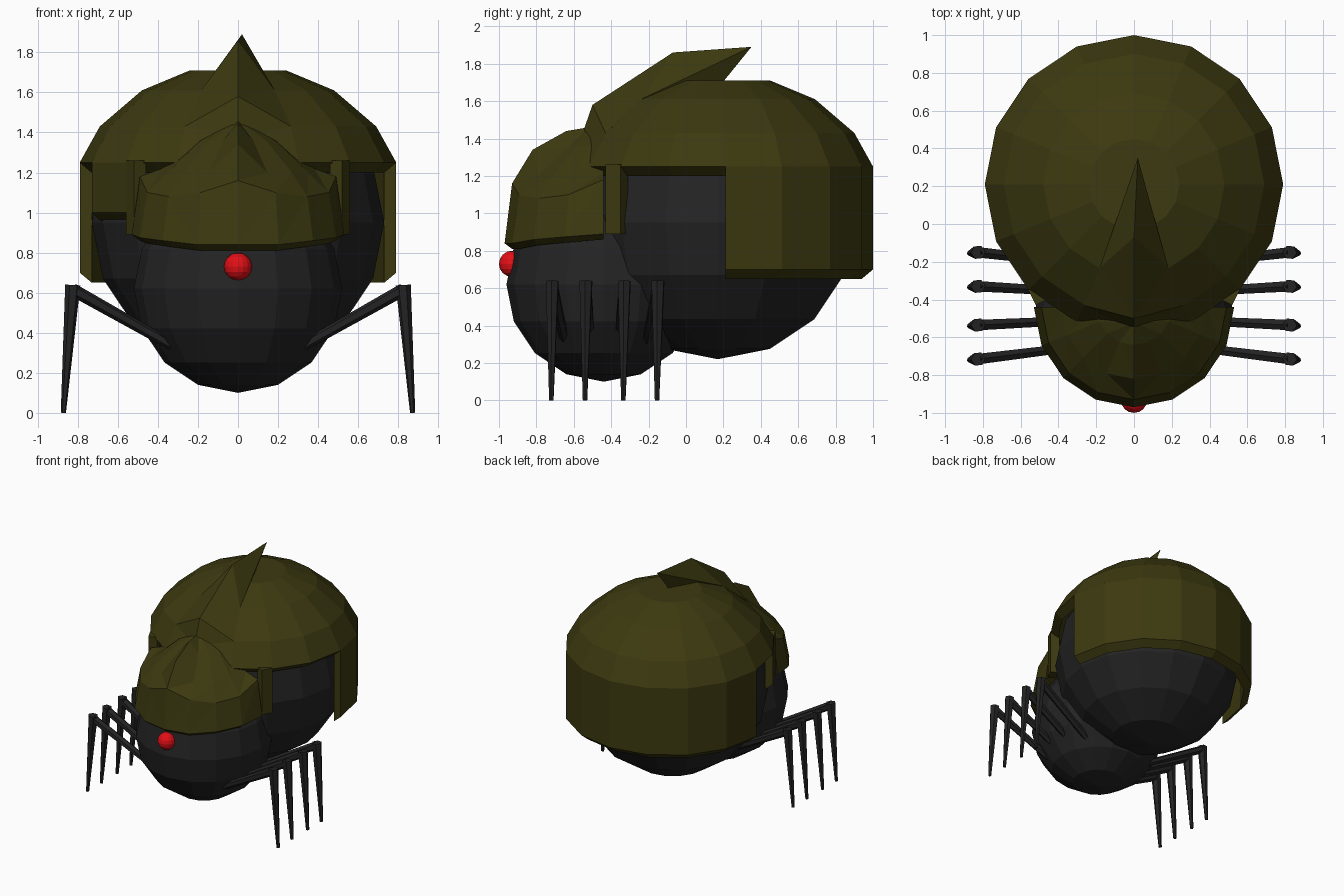
import bpy, bmesh, math
from mathutils import Vector

if "Cube" in bpy.data.objects:
    bpy.data.objects.remove(bpy.data.objects["Cube"])


def material(name, rgb):
    m = bpy.data.materials.new(name)
    m.diffuse_color = (*rgb, 1)
    m.use_nodes = True
    m.node_tree.nodes["Principled BSDF"].inputs["Base Color"].default_value = m.diffuse_color
    return m


OLIVE = material("olive", (0.045, 0.041, 0.005))
BLACK = material("soft_black", (0.017, 0.017, 0.018))
RED = material("red", (0.75, 0.005, 0.008))


def finish(name, bm, mat):
    bmesh.ops.remove_doubles(bm, verts=bm.verts, dist=0.0005)
    bmesh.ops.recalc_face_normals(bm, faces=bm.faces)
    me = bpy.data.meshes.new(name)
    bm.to_mesh(me)
    bm.free()
    me.materials.append(mat)
    ob = bpy.data.objects.new(name, me)
    bpy.context.collection.objects.link(ob)
    return ob


def face(bm, *pts):
    return bm.faces.new([bm.verts.new(p) for p in pts])


def ball(name, centre, radius, mat):
    bm = bmesh.new()
    bmesh.ops.create_uvsphere(bm, u_segments=16, v_segments=8, radius=radius)
    bmesh.ops.translate(bm, verts=bm.verts, vec=centre)
    finish(name, bm, mat)


# Round body, head and single eye
ball("body", (0, 0.17, 0.95), 0.73, BLACK)
ball("head", (0, -0.44, 0.62), 0.52, BLACK)
ball("eye", (0, -0.93, 0.73), 0.07, RED)

# Back shell: dome over a skirt, left open along the front sides
STEP = math.tau / 16
DOME = [(0.79, 1.25), (0.69, 1.43), (0.48, 1.61), (0.24, 1.71)]


def shell_pt(k, r, z):
    return (r * math.cos(k * STEP), 0.21 + r * math.sin(k * STEP), z)


def skirt(k):
    k %= 16
    return 0.70 if k < 8 else 1.0 if k == 9 else 1.25


bm = bmesh.new()
for k in range(16):
    low = skirt(k)
    outer = ([(0.79, low)] if low < 1.25 else []) + DOME
    inner = [(0.79, low), (0.73, low - 0.05)]
    if low < 1.25:
        inner.append((0.73, 1.20))
    for run in (outer, inner):
        for (r0, z0), (r1, z1) in zip(run, run[1:]):
            face(bm, shell_pt(k, r0, z0), shell_pt(k + 1, r0, z0),
                 shell_pt(k + 1, r1, z1), shell_pt(k, r1, z1))
    # end wall where the skirt height changes
    before = skirt(k - 1)
    if before != low:
        a, b = sorted((before, low))
        face(bm, shell_pt(k, 0.79, a), shell_pt(k, 0.79, b),
             shell_pt(k, 0.73, b - 0.05), shell_pt(k, 0.73, a - 0.05))
face(bm, *[shell_pt(k, 0.24, 1.71) for k in range(16)])
finish("back_shell", bm, OLIVE)

# Swept-back crest on the shell
bm = bmesh.new()
brow, rise, peak = (0, -0.57, 1.38), (0, -0.50, 1.58), (0, -0.07, 1.86)
tip, heel = (0.02, 0.35, 1.89), (0.02, 0.20, 1.705)
for s in (-1, 1):
    low, mid, base = (s * 0.30, -0.51, 1.27), (s * 0.265, -0.43, 1.43), (s * 0.18, -0.23, 1.615)
    face(bm, brow, low, mid)
    face(bm, brow, mid, rise)
    face(bm, rise, mid, base)
    face(bm, rise, base, peak)
    face(bm, peak, base, tip)
    face(bm, tip, base, heel)
finish("shell_crest", bm, OLIVE)

# Helmet: half-ring levels with a raised middle ridge; heights run front to side
LEVELS = [
    (0.49, (0.81, 0.81, 0.83, 0.845, 0.86)),
    (0.53, (0.84, 0.84, 0.86, 0.875, 0.89)),
    (0.49, (1.16, 1.10, 1.08, 1.10, 1.18)),
    (0.38, (1.34, 1.20, 1.20, 1.20, 1.22)),
    (0.20, (1.44, 1.36, 1.36, 1.36, 1.36)),
    (0.00, (1.46, 1.46, 1.46, 1.46, 1.46)),
]


def helmet_pt(side, i, level):
    r, heights = LEVELS[level]
    y = -0.44 - r * math.cos(i * STEP) if r else -0.52
    return (side * r * math.sin(i * STEP), y, heights[i])


bm = bmesh.new()
for s in (-1, 1):
    for i in range(4):
        for j in range(5):
            a, b = helmet_pt(s, i, j), helmet_pt(s, i + 1, j)
            c, d = helmet_pt(s, i + 1, j + 1), helmet_pt(s, i, j + 1)
            if j == 4:
                face(bm, a, b, c)
            else:
                face(bm, a, b, c)
                face(bm, a, c, d)
finish("helmet", bm, OLIVE)

# Side straps joining helmet and shell
for s, name in ((-1, "left_strap"), (1, "right_strap")):
    bm = bmesh.new()
    plan = [(0.56, -0.35), (0.52, -0.43), (0.46, -0.40), (0.50, -0.31)]
    lo = [(s * x, y, 0.89) for x, y in plan]
    hi = [(s * x, y, 1.26) for x, y in plan]
    face(bm, *lo)
    face(bm, *hi)
    for i in range(4):
        j = (i + 1) % 4
        face(bm, lo[i], lo[j], hi[j], hi[i])
    finish(name, bm, OLIVE)


# Jointed legs made from tapered six-sided rods
def rod(bm, p, q, r0, r1):
    p, q = Vector(p), Vector(q)
    d = q - p
    res = bmesh.ops.create_cone(bm, cap_ends=True, segments=6, radius1=r0,
                                radius2=r1, depth=d.length)
    vs = res["verts"]
    bmesh.ops.rotate(bm, verts=vs, matrix=d.to_track_quat('Z', 'Y').to_matrix())
    bmesh.ops.translate(bm, verts=vs, vec=(p + q) / 2)


for s, side in ((-1, "left"), (1, "right")):
    for n, (knee_y, hip_y) in enumerate([(-0.715, -0.65), (-0.535, -0.51),
                                         (-0.33, -0.36), (-0.15, -0.21)]):
        bm = bmesh.new()
        knee = (s * 0.825, knee_y, 0.615)
        rod(bm, (s * 0.30, hip_y, 0.32), knee, 0.026, 0.032)
        rod(bm, (s * 0.825, knee_y, 0.638), (s * 0.872, knee_y - 0.005, 0.0), 0.038, 0.013)
        finish(f"{side}_leg_{n + 1}", bm, BLACK)
